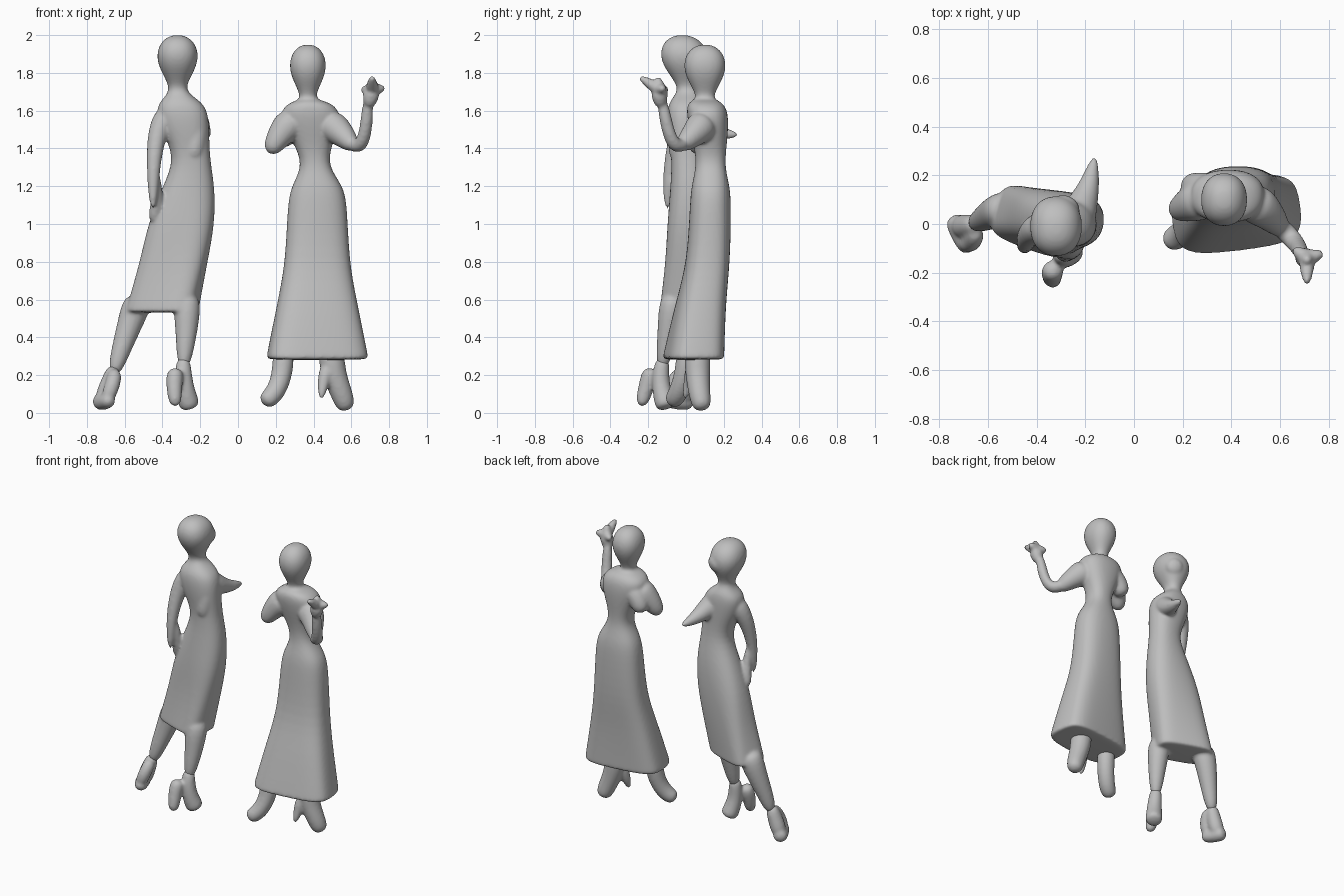
import bpy
import bmesh
from math import cos, sin, radians, pi, copysign
from mathutils import Vector, Matrix

default_cube = bpy.data.objects.get("Cube")
if default_cube:
    bpy.data.objects.remove(default_cube, do_unlink=True)

# One plain clay colour for both figures
CLAY = (.52, .52, .52, 1)
clay = bpy.data.materials.new("clay_grey")
clay.use_nodes = True
clay.diffuse_color = CLAY
shader = next(node for node in clay.node_tree.nodes if node.type == 'BSDF_PRINCIPLED')
shader.inputs["Base Color"].default_value = CLAY
shader.inputs["Roughness"].default_value = .8

SIDES = 20
ANGLES = [2 * pi * side / SIDES for side in range(SIDES)]


def squared(value, power):
    """Push a circle towards a rounded box; lower powers are boxier."""
    return copysign(abs(value) ** power, value)


def skin_rings(bm, rings):
    """Bridge rings of points into a closed skin."""
    loops = [[bm.verts.new(point) for point in ring] for ring in rings]
    for upper, lower in zip(loops, loops[1:]):
        for side in range(SIDES):
            following = (side + 1) % SIDES
            bm.faces.new((upper[side], upper[following], lower[following], lower[side]))
    bm.faces.new(loops[0])
    bm.faces.new(reversed(loops[-1]))


def section_ring(centre, width, depth, turn=0, power=.9):
    """Horizontal rounded section, turned about the vertical."""
    spin = Matrix.Rotation(radians(turn), 3, 'Z')
    return [centre + spin @ Vector((width * squared(cos(a), power),
                                    depth * squared(sin(a), power), 0)) for a in ANGLES]


def head_rings(crown, size, lean):
    """Egg-shaped head narrowing to the neck; lean carries the neck back."""
    rings = []
    for drop, radius in ((0, .02), (.01, .05), (.04, .085), (.1, .105),
                         (.17, .093), (.24, .055), (.29, .04)):
        centre = crown + Vector((0, lean * drop, -drop))
        rings.append(section_ring(centre, radius * size, radius * size * 1.15))
    return rings


def dress_rings(sections, waist, hem_turn):
    """Torso and skirt from x, y, z, half width; the skirt turns and squares to its hem."""
    rings = []
    hem = sections[-1][2]
    for x, y, z, width in sections:
        share = max(0, (waist - z) / (waist - hem))
        rings.append(section_ring(Vector((x, y, z)), width, .05 + .38 * width,
                                  hem_turn * share, .85 - .3 * share))
    # Tight rings close the hem with a crisp edge
    middle = sum(rings[-1], Vector()) / SIDES
    for scale in (1, .9):
        middle.z -= .01
        rings.append([middle + (point - middle) * scale for point in rings[-1]])
        for point in rings[-1]:
            point.z = middle.z
    return rings


def limb_rings(thick, thin, path):
    """Round tapering tube that follows the path."""
    centres = [Vector(point) for point in path]
    last = len(centres) - 1
    rings, frame, previous = [], None, None
    for index, centre in enumerate(centres):
        along = (centres[min(index + 1, last)] - centres[max(index - 1, 0)]).normalized()
        if frame is None:
            frame = along.to_track_quat('Z', 'Y')
        else:
            frame = previous.rotation_difference(along) @ frame
        previous = along
        radius = thick + (thin - thick) * index / last
        rings.append([centre + frame @ Vector((radius * cos(a), radius * sin(a), 0))
                      for a in ANGLES])
    return rings


def make_part(name, *skins):
    """Fuse overlapping skins into one smooth clay part."""
    bm = bmesh.new()
    for rings in skins:
        skin_rings(bm, rings)
    bmesh.ops.recalc_face_normals(bm, faces=bm.faces)
    mesh = bpy.data.meshes.new(name)
    bm.to_mesh(mesh)
    bm.free()
    mesh.materials.append(clay)
    part = bpy.data.objects.new(name, mesh)
    bpy.context.collection.objects.link(part)
    rounded = part.modifiers.new("rounded", 'SUBSURF')
    rounded.levels = rounded.render_levels = 2
    fused = part.modifiers.new("fused", 'REMESH')
    fused.mode = 'VOXEL'
    fused.voxel_size = .009
    fused.use_smooth_shade = True
    blend = part.modifiers.new("blend", 'SMOOTH')
    blend.factor = .5
    blend.iterations = 9


# Turned figure: head with a low bun, torso and slim dress
turned_head = head_rings(Vector((-.32, -.02, 2)), 1.08, .1)
bun = limb_rings(.09, .05, [(-.32, 0, 1.89), (-.29, .05, 1.86), (-.26, .11, 1.84)])
turned_dress = dress_rings([
    (-.31, .01, 1.67, .08), (-.3, 0, 1.62, .14), (-.28, 0, 1.5, .13),
    (-.24, .01, 1.35, .09), (-.26, .02, 1.2, .14), (-.3, .02, 1, .18),
    (-.34, .02, .8, .18), (-.4, .01, .55, .19)], waist=1.2, hem_turn=-20)

# Turned figure: lowered arm, hip hand, pointed elbow and hanging sleeve
lowered_arm = limb_rings(.07, .02, [
    (-.36, 0, 1.6), (-.43, -.03, 1.5), (-.45, -.09, 1.3), (-.45, -.1, 1.07)])
hip_hand = limb_rings(.02, .04, [
    (-.44, -.08, 1.3), (-.42, -.06, 1.15), (-.45, -.02, 1)])
pointed_elbow = limb_rings(.09, .015, [
    (-.25, 0, 1.57), (-.21, .08, 1.52), (-.18, .17, 1.48), (-.16, .28, 1.47)])
hanging_sleeve = limb_rings(.07, .05, [
    (-.23, -.01, 1.58), (-.22, -.03, 1.45), (-.24, -.05, 1.33)])

# Turned figure: stretched leg and standing leg flowing out of the hem
stretched_leg = limb_rings(.085, .035, [
    (-.52, .06, .62), (-.57, .05, .48), (-.62, .02, .33), (-.66, 0, .2)])
standing_leg = limb_rings(.085, .035, [
    (-.27, -.06, .64), (-.27, -.09, .45), (-.29, -.13, .22)])
make_part("turned_figure_body", turned_head + turned_dress, bun, lowered_arm,
          hip_hand, pointed_elbow, hanging_sleeve, stretched_leg, standing_leg)

# Turned figure: flat spreading shoe on the stretched leg
instep = limb_rings(.04, .055, [(-.65, 0, .25), (-.68, -.01, .16), (-.72, -.01, .05)])
shoe_back = limb_rings(.04, .04, [(-.65, -.02, .23), (-.66, -.08, .15), (-.7, -.08, .06)])
flat_sole = limb_rings(.05, .04, [(-.74, .04, .06), (-.71, -.04, .06), (-.67, -.12, .07)])
make_part("turned_figure_flat_shoe", instep, shoe_back, flat_sole)

# Turned figure: heeled shoe on the standing leg
standing_shoe = limb_rings(.04, .06, [
    (-.29, -.12, .3), (-.29, -.14, .18), (-.27, -.12, .08), (-.25, -.1, .02)])
raised_heel = limb_rings(.05, .035, [
    (-.33, -.18, .24), (-.34, -.21, .14), (-.33, -.24, .03)])
make_part("turned_figure_heeled_shoe", standing_shoe, raised_heel)

# Waving figure: head, torso and flared skirt
waving_head = head_rings(Vector((.37, .1, 1.95)), .96, 0)
waving_dress = dress_rings([
    (.38, .1, 1.65, .09), (.38, .11, 1.61, .16), (.39, .12, 1.52, .15),
    (.4, .13, 1.4, .09), (.41, .13, 1.3, .07), (.42, .13, 1.2, .14),
    (.42, .13, 1.1, .16), (.42, .12, .8, .17), (.42, .08, .6, .21),
    (.42, .04, .3, .27)], waist=1.2, hem_turn=7)

# Waving figure: wide cape sleeves, raised forearm and spread fingers
lowered_sleeve = limb_rings(.1, .045, [
    (.3, .11, 1.55), (.23, .08, 1.49), (.16, .05, 1.37)])
cape_back = limb_rings(.08, .05, [
    (.33, .13, 1.56), (.26, .15, 1.5), (.22, .16, 1.41)])
raised_sleeve = limb_rings(.1, .04, [
    (.47, .1, 1.54), (.55, .05, 1.48), (.62, -.04, 1.4)])
forearm = limb_rings(.045, .03, [
    (.59, 0, 1.43), (.65, -.06, 1.4), (.68, -.1, 1.5), (.69, -.13, 1.68)])
palm = Vector((.71, -.14, 1.71))
hand = limb_rings(.03, .05, [(.69, -.13, 1.62), (.7, -.14, 1.66), palm])
fingers = []
for tip in ((.71, -.25, 1.78), (.71, -.15, 1.78), (.78, -.12, 1.72), (.65, -.1, 1.71)):
    fingers.append(limb_rings(.04, .015, [palm, palm.lerp(Vector(tip), .5), tip]))
make_part("waving_figure_body", waving_head + waving_dress, lowered_sleeve, cape_back,
          raised_sleeve, forearm, hand, *fingers)

# Waving figure: stepping foot and planted foot with a thin heel
stepping_foot = limb_rings(.06, .05, [
    (.24, .01, .36), (.24, 0, .22), (.2, -.04, .1), (.13, -.08, .05)])
make_part("waving_figure_stepping_foot", stepping_foot)
planted_foot = limb_rings(.075, .05, [
    (.49, .06, .36), (.5, .06, .22), (.55, .07, .1), (.58, .09, .01)])
thin_heel = limb_rings(.05, .015, [
    (.48, .04, .25), (.45, .02, .16), (.44, -.01, .07)])
make_part("waving_figure_planted_foot", planted_foot, thin_heel)
